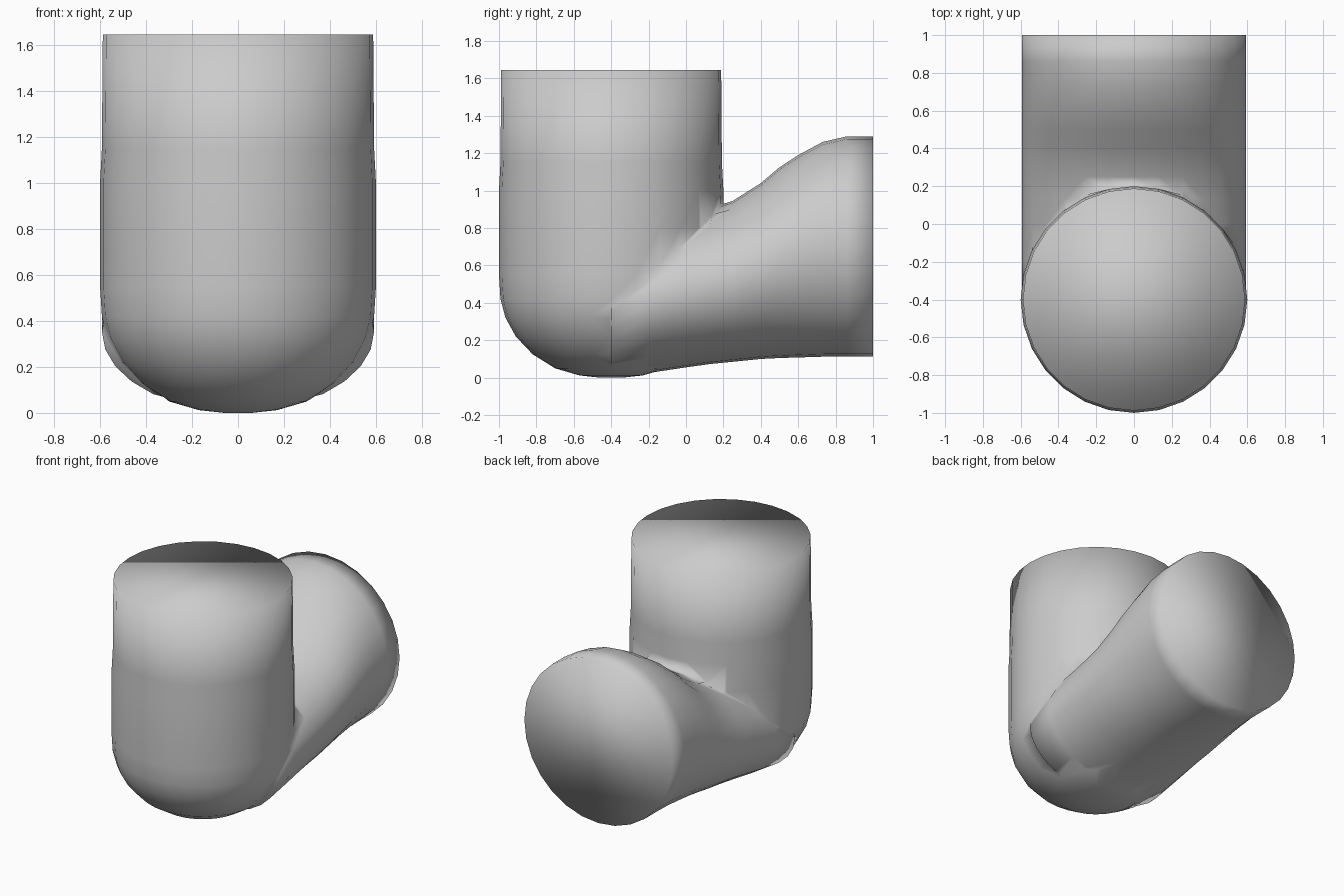
import bpy, bmesh
from math import sin, cos, pi

if "Cube" in bpy.data.objects:
    bpy.data.objects.remove(bpy.data.objects["Cube"])

SIDES = 28


def loft(name, rings):
    """Closed smooth tube through a list of point rings, capped at both ends."""
    bm = bmesh.new()
    loops = [[bm.verts.new(p) for p in ring] for ring in rings]
    for a, b in zip(loops, loops[1:]):
        for i in range(SIDES):
            j = (i + 1) % SIDES
            bm.faces.new((a[i], a[j], b[j], b[i]))
    bm.faces.new(loops[0])
    bm.faces.new(loops[-1])
    bmesh.ops.recalc_face_normals(bm, faces=bm.faces)
    mesh = bpy.data.meshes.new(name)
    bm.to_mesh(mesh)
    bm.free()
    obj = bpy.data.objects.new(name, mesh)
    bpy.context.collection.objects.link(obj)
    return obj


def ring_points():
    return [(cos(2 * pi * i / SIDES), sin(2 * pi * i / SIDES)) for i in range(SIDES)]


# Upright pipe with rounded bottom: (radius, height)
upright_profile = [(0.06, 0.0), (0.17, 0.012), (0.30, 0.05), (0.42, 0.125),
                   (0.51, 0.22), (0.565, 0.32), (0.592, 0.42), (0.6, 0.55),
                   (0.6, 0.8), (0.6, 1.0), (0.592, 1.15), (0.588, 1.645)]
pipe = loft("elbow_pipe", [[(r * c, -0.4 + r * s, z) for c, s in ring_points()]
                           for r, z in upright_profile])

# Side branch, flaring towards its open end: (y, bottom z, top z)
branch_profile = [(-0.4, 0.006, 0.70), (-0.2, 0.025, 0.79), (0.0, 0.055, 0.86),
                  (0.13, 0.073, 0.90), (0.25, 0.085, 0.945), (0.4, 0.1, 1.04),
                  (0.5, 0.105, 1.125), (0.6, 0.108, 1.19), (0.73, 0.112, 1.26),
                  (0.86, 0.112, 1.29), (1.0, 0.112, 1.29)]
branch = loft("branch_pipe", [[(0.592 * c, y, (lo + hi) / 2 + (hi - lo) / 2 * s)
                               for c, s in ring_points()]
                              for y, lo, hi in branch_profile])

# Join both pipes into one skin
union = pipe.modifiers.new("join", 'BOOLEAN')
union.operation = 'UNION'
union.solver = 'EXACT'
union.object = branch
bpy.context.view_layer.objects.active = pipe
pipe.select_set(True)
bpy.ops.object.modifier_apply(modifier=union.name)
bpy.data.objects.remove(branch)

# Soften the inner crease where the pipes meet
bm = bmesh.new()
bm.from_mesh(pipe.data)
bmesh.ops.remove_doubles(bm, verts=bm.verts, dist=0.004)
crease = {v for e in bm.edges if len(e.link_faces) == 2 and not e.is_convex
          and e.calc_face_angle(0) > 0.35 for v in e.verts}
bmesh.ops.smooth_vert(bm, verts=list(crease), factor=0.25,
                      use_axis_x=False, use_axis_y=True, use_axis_z=True)
bm.to_mesh(pipe.data)
bm.free()
pipe.data.shade_smooth()
